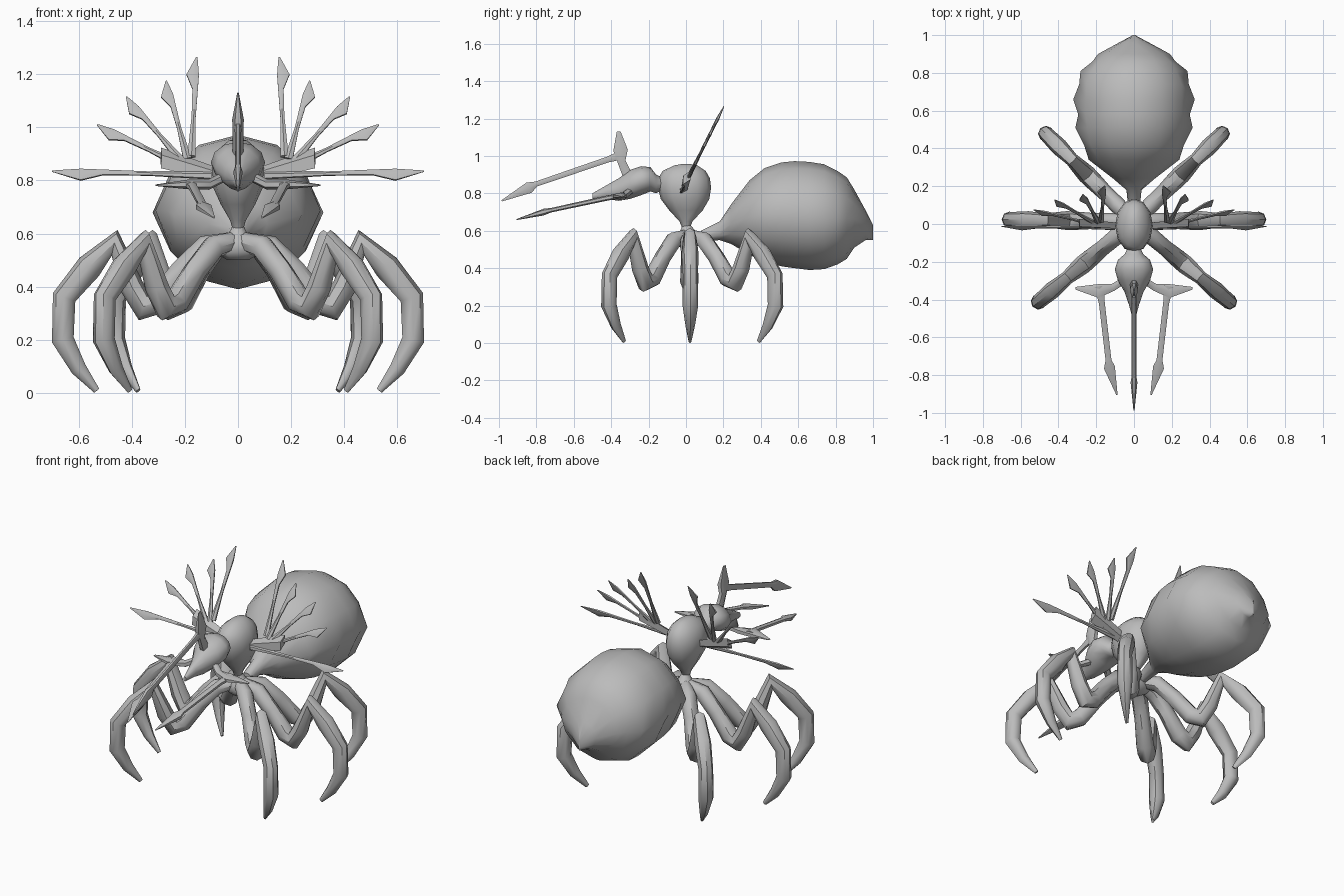
import bpy, bmesh, math
from mathutils import Vector, Matrix

cube = bpy.data.objects.get("Cube")
if cube:
    bpy.data.objects.remove(cube, do_unlink=True)

grey = bpy.data.materials.new("chitin_grey")
grey.use_nodes = True
grey.diffuse_color = (0.5, 0.5, 0.5, 1)
grey.node_tree.nodes["Principled BSDF"].inputs["Base Color"].default_value = (0.5, 0.5, 0.5, 1)


def finish(name, bm, angle=50):
    bmesh.ops.recalc_face_normals(bm, faces=bm.faces)
    mesh = bpy.data.meshes.new(name)
    bm.to_mesh(mesh)
    bm.free()
    mesh.materials.append(grey)
    ob = bpy.data.objects.new(name, mesh)
    bpy.context.collection.objects.link(ob)
    bpy.ops.object.select_all(action='DESELECT')
    ob.select_set(True)
    bpy.context.view_layer.objects.active = ob
    bpy.ops.object.shade_smooth_by_angle(angle=math.radians(angle))
    return ob


def skin(name, rings, angle=50):
    """Bridge a list of equal rings of points and cap both ends."""
    bm = bmesh.new()
    loops = [[bm.verts.new(p) for p in ring] for ring in rings]
    n = len(loops[0])
    for a, b in zip(loops, loops[1:]):
        for i in range(n):
            bm.faces.new((a[i], a[(i + 1) % n], b[(i + 1) % n], b[i]))
    bm.faces.new(loops[0])
    bm.faces.new(loops[-1])
    return finish(name, bm, angle)


def limb(name, nodes, side, sides=8, angle=50):
    """Tube along nodes of (point, half width along side, half depth)."""
    pts = [Vector(n[0]) for n in nodes]
    side = Vector(side).normalized()
    rings = []
    for i, (_, w, d) in enumerate(nodes):
        tangent = Vector((0, 0, 0))
        if i:
            tangent += (pts[i] - pts[i - 1]).normalized()
        if i < len(pts) - 1:
            tangent += (pts[i + 1] - pts[i]).normalized()
        across = tangent.cross(side).normalized()
        turns = [math.tau * k / sides for k in range(sides)]
        rings.append([pts[i] + side * w * math.cos(t) + across * d * math.sin(t) for t in turns])
    return skin(name, rings, angle)


def upright(name, profile, sides=12):
    """Loft of horizontal ellipses: (z, centre y, half x, half y)."""
    turns = [math.tau * k / sides for k in range(sides)]
    return skin(name, [[(hx * math.cos(t), y + hy * math.sin(t), z) for t in turns]
                       for z, y, hx, hy in profile])


def lengthwise(name, profile, sides=12, spikes=()):
    """Loft of ellipses along y: (y, top z, bottom z, half x); spiked rows flare at the sides."""
    rings = []
    for row, (y, top, low, hx) in enumerate(profile):
        ring = []
        for k in range(sides):
            t = math.tau * k / sides
            flare = 1.09 if row in spikes and abs(math.sin(t)) < 0.1 else 1
            ring.append((hx * flare * math.cos(t), y, (top + low) / 2 + (top - low) / 2 * math.sin(t)))
        rings.append(ring)
    return skin(name, rings)


# Abdomen with a row of small side spikes and a pointed tail
lengthwise("abdomen", [
    (0.08, 0.60, 0.54, 0.03), (0.18, 0.65, 0.55, 0.04), (0.24, 0.74, 0.53, 0.11),
    (0.34, 0.87, 0.47, 0.22), (0.42, 0.935, 0.435, 0.265), (0.51, 0.965, 0.41, 0.285),
    (0.58, 0.972, 0.40, 0.295), (0.66, 0.968, 0.39, 0.295), (0.74, 0.955, 0.395, 0.29),
    (0.81, 0.92, 0.42, 0.26), (0.86, 0.885, 0.45, 0.22), (0.90, 0.82, 0.51, 0.175),
    (0.96, 0.71, 0.55, 0.08), (1.0, 0.63, 0.55, 0.006)], spikes=(3, 5, 7, 9, 11))

# Hub where the legs meet, and the egg-shaped torso on its narrow waist
upright("leg_hub", [(0.50, 0.01, 0.04, 0.03), (0.53, 0.01, 0.09, 0.06), (0.57, 0.02, 0.08, 0.07),
                    (0.60, 0.01, 0.035, 0.04), (0.64, 0.0, 0.016, 0.016)])
upright("torso", [(0.61, 0.0, 0.018, 0.018), (0.65, 0.0, 0.03, 0.035), (0.71, 0.0, 0.065, 0.09),
                  (0.77, -0.005, 0.092, 0.13), (0.83, -0.008, 0.1, 0.142), (0.88, -0.01, 0.092, 0.138),
                  (0.92, -0.01, 0.07, 0.115), (0.95, 0.0, 0.035, 0.06), (0.957, 0.0, 0.01, 0.02)])

# Head, wide behind and tapering to a drooping snout
lengthwise("head", [
    (-0.12, 0.88, 0.82, 0.03), (-0.16, 0.90, 0.80, 0.05), (-0.19, 0.94, 0.81, 0.085),
    (-0.24, 0.945, 0.79, 0.102), (-0.30, 0.925, 0.77, 0.085), (-0.36, 0.88, 0.76, 0.05),
    (-0.43, 0.84, 0.77, 0.026), (-0.50, 0.80, 0.77, 0.008)])

# Raised central mouth arm: elbow spike, forearm and blade
limb("upper_elbow", [((0, -0.31, 0.89), 0.02, 0.03), ((0, -0.345, 0.97), 0.02, 0.025),
                     ((0, -0.35, 1.03), 0.022, 0.045), ((0, -0.36, 1.13), 0.003, 0.012)], (1, 0, 0), 6)
limb("upper_forearm", [((0, -0.33, 1.01), 0.015, 0.03), ((0, -0.42, 0.98), 0.012, 0.018),
                       ((0, -0.80, 0.85), 0.012, 0.016), ((0, -0.84, 0.83), 0.018, 0.035),
                       ((0, -0.985, 0.76), 0.003, 0.004)], (1, 0, 0), 6)

# Radial leg profile: distance out, height, half width, half depth
LEG = [(0.03, 0.57, 0.035, 0.035), (0.12, 0.55, 0.045, 0.045), (0.21, 0.46, 0.042, 0.045),
       (0.30, 0.345, 0.048, 0.05), (0.355, 0.325, 0.05, 0.055), (0.40, 0.40, 0.045, 0.045),
       (0.465, 0.565, 0.036, 0.05), (0.56, 0.475, 0.046, 0.05), (0.655, 0.36, 0.04, 0.045),
       (0.66, 0.20, 0.042, 0.042), (0.60, 0.09, 0.025, 0.03), (0.532, 0.008, 0.008, 0.012)]
LEG_ANGLES = {"front": -40, "middle": 1, "rear": 45}

# Fan blades: tip and root, both on a plane that leans backward
BLADES = [((0.155, 1.265), (0.175, 0.89)), ((0.27, 1.175), (0.19, 0.88)), ((0.42, 1.115), (0.21, 0.87)),
          ((0.53, 1.01), (0.2, 0.85)), ((0.70, 0.835), (0.1, 0.82))]


def fan_point(s, x, z):
    return Vector((s * x, (z - 0.86) * 0.5, z))


for label, s in (("left", 1), ("right", -1)):
    for where, degrees in LEG_ANGLES.items():
        a = math.radians(degrees)
        out = Vector((s * math.cos(a), math.sin(a), 0))
        limb(f"{label}_{where}_leg",
             [(out * r + Vector((0, 0.012, z)), w, d) for r, z, w, d in LEG],
             (-out.y, out.x, 0), 8, 45)

    # Side mouth arms, a mirrored pair pointing forward and inward
    limb(f"{label}_jaw_elbow", [((s * 0.04, -0.29, 0.82), 0.02, 0.02), ((s * 0.11, -0.335, 0.785), 0.02, 0.022),
                                ((s * 0.19, -0.355, 0.785), 0.018, 0.042),
                                ((s * 0.31, -0.34, 0.782), 0.003, 0.008)], (0, 0, 1), 6)
    limb(f"{label}_jaw_forearm", [((s * 0.185, -0.33, 0.79), 0.014, 0.028), ((s * 0.17, -0.42, 0.775), 0.014, 0.018),
                                  ((s * 0.135, -0.72, 0.71), 0.012, 0.018), ((s * 0.13, -0.76, 0.70), 0.018, 0.034),
                                  ((s * 0.09, -0.905, 0.66), 0.003, 0.004)], (0, 0, 1), 6)

    # Shoulder bar carrying the fan of kite-ended blades
    start, end = Vector((s * 0.07, -0.01, 0.82)), Vector((s * 0.29, 0.005, 0.885))
    limb(f"{label}_fan_bar", [(start, 0.03, 0.018), (end, 0.045, 0.022)], (0, 0.5, 0.86), 4, 30)
    for i, (tip, root) in enumerate(BLADES):
        p, q = fan_point(s, *root), fan_point(s, *tip)
        normal = Vector((0, 0.89, -0.45))
        outward = (q - p).cross(normal).normalized() * s
        bulge = p.lerp(q, 0.82) - outward * 0.012 * (1 if outward.x * s < 0 else -1)
        limb(f"{label}_fan_blade_{i + 1}",
             [(p, 0.012, 0.018), (p.lerp(q, 0.4), 0.007, 0.009), (p.lerp(q, 0.68), 0.008, 0.012),
              (bulge, 0.009, 0.027), (q, 0.002, 0.003)], normal, 6, 40)
